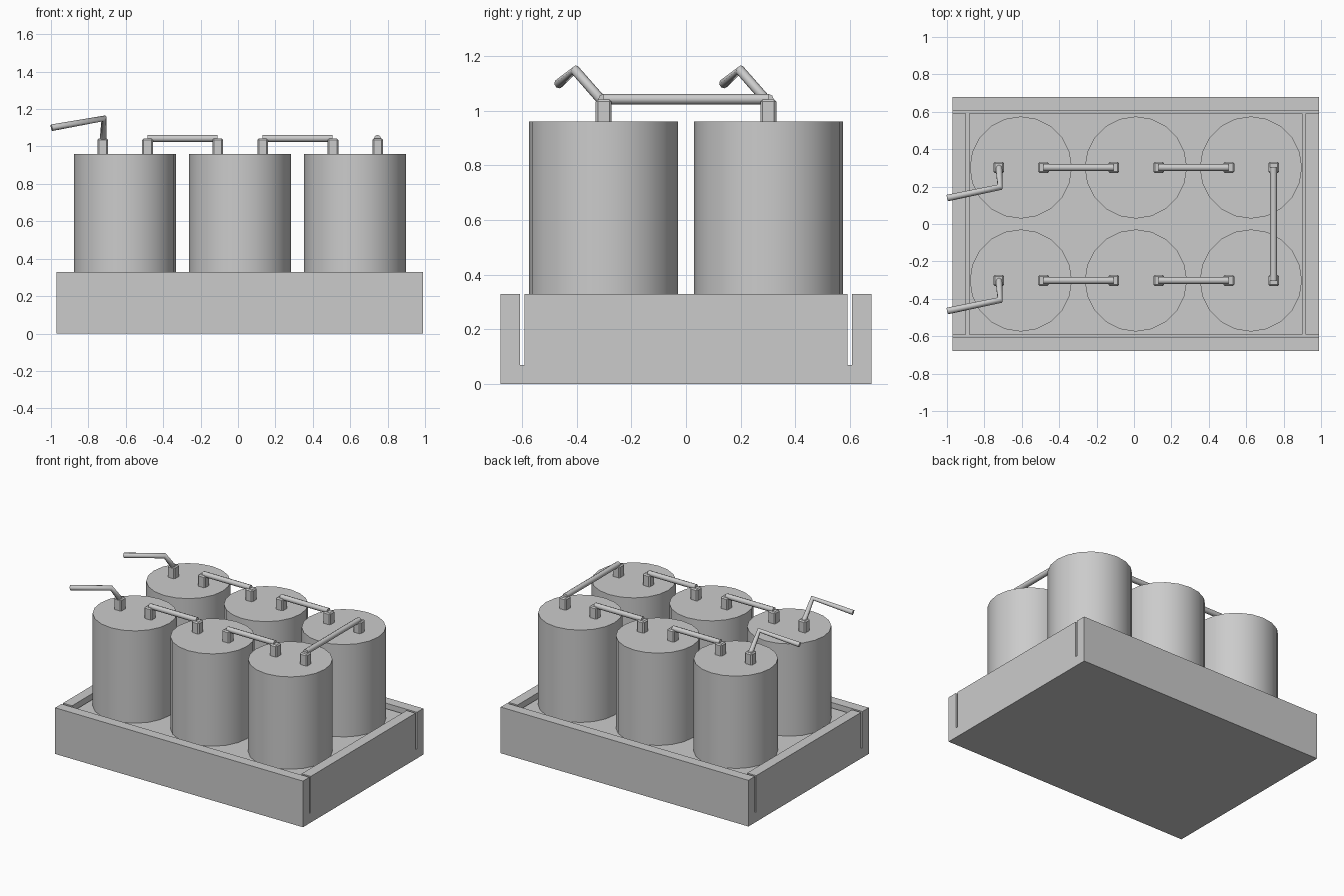
import bpy
from mathutils import Vector

if "Cube" in bpy.data.objects:
    bpy.data.objects.remove(bpy.data.objects["Cube"])


def box(name, lo, hi):
    lo, hi = Vector(lo), Vector(hi)
    bpy.ops.mesh.primitive_cube_add(size=1, location=(lo + hi) / 2)
    o = bpy.context.object
    o.name = name
    o.scale = hi - lo
    bpy.ops.object.transform_apply(location=False, rotation=False, scale=True)
    return o


def bevel(o, width):
    m = o.modifiers.new("bevel", 'BEVEL')
    m.width = width
    m.segments = 1
    m.limit_method = 'ANGLE'


def wire(name, points, radius=0.019):
    c = bpy.data.curves.new(name, 'CURVE')
    c.dimensions = '3D'
    c.bevel_depth = radius
    c.bevel_resolution = 2
    c.use_fill_caps = True
    s = c.splines.new('POLY')
    s.points.add(len(points) - 1)
    for p, co in zip(s.points, points):
        p.co = (*co, 1)
    bpy.context.collection.objects.link(bpy.data.objects.new(name, c))


# Tray: solid block with a shallow recess and saw-cut joints between the boards
tray = box("tray", (-0.97, -0.68, 0), (0.99, 0.68, 0.33))
cuts = [box("recess_cutter", (-0.895, -0.60, 0.30), (0.915, 0.60, 0.5))]
for s in (-1, 1):
    cuts.append(box("joint_cutter", (-1.2, s * 0.60 - 0.008, 0.07),
                    (1.2, s * 0.60 + 0.008, 0.6)))
for x in (-0.89, 0.91):
    cuts.append(box("side_gap_cutter", (x - 0.008, -0.599, 0.07),
                    (x + 0.008, 0.599, 0.55)))
for c in cuts:
    m = tray.modifiers.new("cut", 'BOOLEAN')
    m.operation = 'DIFFERENCE'
    m.solver = 'EXACT'
    m.object = c
    c.hide_render = True
    c.hide_set(True)
bevel(tray, 0.007)

# Battery cells, each with two square terminals
Y = 0.302
for y in (-Y, Y):
    for x in (-0.605, 0.01, 0.625):
        bpy.ops.mesh.primitive_cylinder_add(vertices=20, radius=0.273, depth=0.67,
                                            location=(x, y, 0.625))
        bpy.context.object.name = "cell"
        bpy.ops.object.shade_smooth_by_angle(angle=0.6)
        for tx in (x - 0.118, x + 0.122):
            t = box("terminal", (tx - 0.029, y - 0.029, 0.94), (tx + 0.029, y + 0.029, 1.042))
            bevel(t, 0.008)

# Wires joining neighbouring cells, and the two free leads
for y in (-Y, Y):
    for x in (-0.485, 0.13):
        wire("link_wire", [(x, y, 1.043), (x + 0.375, y, 1.043)])
    wire("lead_wire", [(-0.722, y, 1.03), (-0.717, y - 0.105, 1.15),
                       (-0.997, y - 0.163, 1.10)], 0.018)
wire("cross_wire", [(0.746, -Y, 1.043), (0.746, Y, 1.043)])
